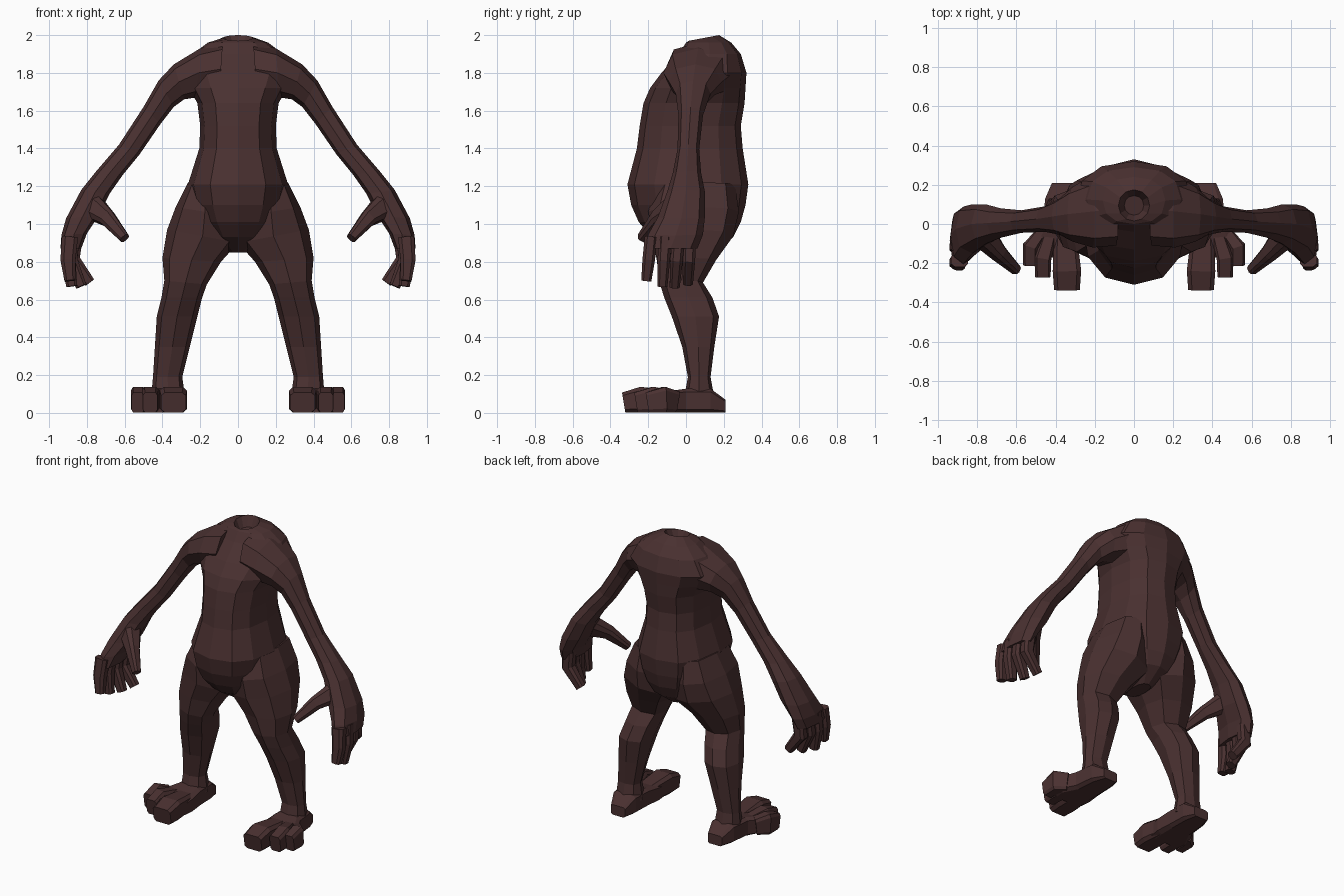
import bpy, bmesh, math
from mathutils import Vector

skin = bpy.data.materials.new("dark_brown_skin")
skin.diffuse_color = (0.068, 0.03, 0.03, 1)


def section(c, u, v, n, p=1.0, turn=0.0):
    """Closed ring around c with half axes u and v; p below 1 is boxier."""
    pts = []
    for i in range(n):
        a = 2 * math.pi * (i + turn) / n
        k, s = math.cos(a), math.sin(a)
        pts.append(c + u * math.copysign(abs(k) ** p, k) + v * math.copysign(abs(s) ** p, s))
    return pts


def loft(name, rings, mirror=True):
    """Skin a list of rings, cap both ends, optionally mirror across x."""
    bm = bmesh.new()
    loops = [[bm.verts.new(p) for p in r] for r in rings]
    n = len(loops[0])
    for a, b in zip(loops, loops[1:]):
        for i in range(n):
            j = (i + 1) % n
            bm.faces.new((a[i], a[j], b[j], b[i]))
    bm.faces.new(loops[0])
    bm.faces.new(loops[-1])
    bmesh.ops.recalc_face_normals(bm, faces=bm.faces)
    me = bpy.data.meshes.new(name)
    bm.to_mesh(me)
    bm.free()
    me.materials.append(skin)
    ob = bpy.data.objects.new(name, me)
    bpy.context.collection.objects.link(ob)
    if mirror:
        ob.modifiers.new("mirror", 'MIRROR')
    return ob


def profile_rings(rows, n, p=0.9, turn=0.0):
    """Rows: inner x, inner z, outer x, outer z, front y, back y."""
    out = []
    for x1, z1, x2, z2, yf, yb in rows:
        c = Vector(((x1 + x2) / 2, (yf + yb) / 2, (z1 + z2) / 2))
        out.append(section(c, Vector((x2 - x1, 0, z2 - z1)) / 2,
                           Vector((0, (yb - yf) / 2, 0)), n, p, turn))
    return out


def digit(name, path, side, n=8, p=0.65):
    """Path: x, y, z, half width along side, half thickness."""
    pts = [Vector(r[:3]) for r in path]
    rings = []
    for i, r in enumerate(path):
        t = (pts[min(i + 1, len(pts) - 1)] - pts[max(i - 1, 0)]).normalized()
        s = (Vector(side) - t * t.dot(Vector(side))).normalized()
        rings.append(section(pts[i], s * r[3], t.cross(s) * r[4], n, p, 0.5))
    return loft(name, rings)


# Torso: z, half width, front y, back y, from crotch to shoulders
torso = [
    (0.85, 0.05, -0.05, 0.14), (0.93, 0.14, -0.18, 0.25), (1.01, 0.20, -0.25, 0.29),
    (1.10, 0.24, -0.29, 0.315), (1.21, 0.265, -0.31, 0.33), (1.40, 0.205, -0.26, 0.30),
    (1.52, 0.20, -0.245, 0.29), (1.64, 0.215, -0.225, 0.31), (1.72, 0.26, -0.19, 0.315),
    (1.80, 0.30, -0.13, 0.32), (1.90, 0.24, -0.04, 0.29), (1.96, 0.16, 0.00, 0.24),
]
rings = profile_rings([(-w, z, w, z, f, b) for z, w, f, b in torso], 12, 0.85)
# Tilted neck rim and the recess inside it
for z, r, tilt in ((1.985, 0.08, 0.015), (1.92, 0.05, 0.01)):
    rings.append(section(Vector((0, 0.095, z)), Vector((r, 0, 0)), Vector((0, r, tilt)), 12))
loft("torso", rings, mirror=False)

# Arms: lower edge, upper edge, front and back
loft("arm", profile_rings([
    (0.10, 1.68, 0.08, 1.96, -0.11, 0.25),
    (0.22, 1.67, 0.20, 1.93, -0.12, 0.25),
    (0.285, 1.66, 0.34, 1.845, -0.09, 0.19),
    (0.34, 1.62, 0.42, 1.76, -0.055, 0.13),
    (0.41, 1.53, 0.50, 1.62, -0.04, 0.09),
    (0.52, 1.37, 0.63, 1.42, -0.045, 0.07),
    (0.61, 1.26, 0.75, 1.28, -0.07, 0.08),
    (0.68, 1.16, 0.83, 1.18, -0.10, 0.10),
    (0.74, 1.04, 0.91, 1.03, -0.15, 0.10),
    (0.80, 0.95, 0.935, 0.94, -0.20, 0.09),
    (0.83, 0.87, 0.94, 0.87, -0.225, 0.06),
], 8, 0.85))

# Fingers curl inwards, the rear ones most
for name, y0, y1, x0, x1, z1 in (
        ("index_finger", -0.185, -0.21, 0.90, 0.89, 0.70),
        ("middle_finger", -0.11, -0.125, 0.90, 0.88, 0.67),
        ("ring_finger", -0.04, -0.06, 0.89, 0.83, 0.67),
        ("little_finger", 0.02, 0.01, 0.875, 0.785, 0.69)):
    digit(name, [(x0 - 0.01, y0, 0.93, 0.035, 0.045),
                 (x0, (y0 + y1) / 2, 0.81, 0.035, 0.042),
                 (x1, y1, z1, 0.028, 0.03)], (0, 1, 0))
digit("thumb", [(0.77, -0.06, 1.09, 0.06, 0.07), (0.69, -0.15, 1.03, 0.04, 0.045),
                (0.60, -0.235, 0.925, 0.025, 0.027)], (0, 1, 0))

# Legs: inner edge, outer edge, front and back
loft("leg", profile_rings([
    (0.06, 1.20, 0.265, 1.22, -0.16, 0.26),
    (0.02, 1.04, 0.33, 1.09, -0.20, 0.28),
    (0.00, 0.90, 0.375, 0.97, -0.18, 0.25),
    (0.09, 0.80, 0.40, 0.82, -0.155, 0.16),
    (0.165, 0.68, 0.39, 0.70, -0.14, 0.09),
    (0.19, 0.61, 0.405, 0.61, -0.115, 0.14),
    (0.215, 0.51, 0.43, 0.51, -0.075, 0.175),
    (0.255, 0.35, 0.44, 0.35, -0.02, 0.15),
    (0.295, 0.19, 0.45, 0.19, 0.01, 0.13),
    (0.28, 0.08, 0.46, 0.08, -0.01, 0.15),
], 8, 0.8))

# Feet: y, inner x, outer x, height
foot = [(0.21, 0.31, 0.42, 0.07), (0.13, 0.285, 0.455, 0.13), (0.00, 0.28, 0.47, 0.13),
        (-0.10, 0.27, 0.53, 0.115), (-0.17, 0.28, 0.52, 0.10)]
loft("foot", [section(Vector(((a + b) / 2, y, h / 2)), Vector(((b - a) / 2, 0, 0)),
                      Vector((0, 0, h / 2)), 8, 0.35, 0.5) for y, a, b, h in foot])

# Three splayed toes
for name, x0, x1, y1, w in (("big_toe", 0.35, 0.342, -0.33, 0.075),
                            ("middle_toe", 0.43, 0.465, -0.265, 0.045),
                            ("outer_toe", 0.48, 0.53, -0.205, 0.04)):
    digit(name, [(x0, -0.06, 0.06, w * 0.8, 0.058),
                 (x1, y1 + 0.09, 0.07, w, 0.07),
                 (x1, y1, 0.055, w * 0.9, 0.055)], (1, 0, 0), p=0.4)
